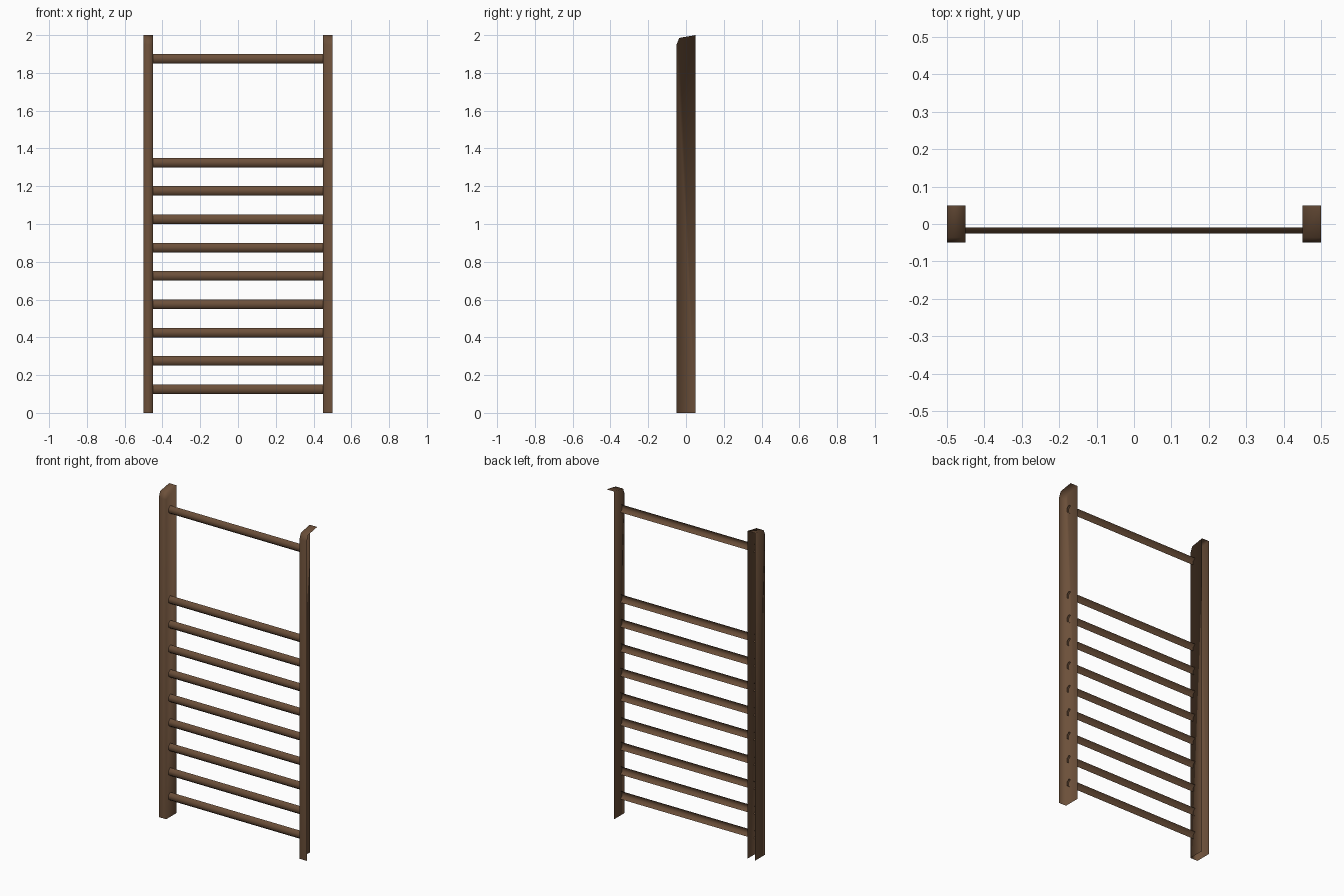
import bpy

if "Cube" in bpy.data.objects:
    bpy.data.objects.remove(bpy.data.objects["Cube"])

wood = bpy.data.materials.new("brown wood")
wood.diffuse_color = (0.15, 0.08, 0.042, 1)
wood.use_nodes = True
wood.node_tree.nodes["Principled BSDF"].inputs["Base Color"].default_value = wood.diffuse_color


def make(name, verts, faces):
    me = bpy.data.meshes.new(name)
    me.from_pydata(verts, [], faces)
    me.materials.append(wood)
    me.polygons.foreach_set("use_smooth", [True] * len(faces))
    me.update()
    ob = bpy.data.objects.new(name, me)
    bpy.context.collection.objects.link(ob)
    return ob


# Side profile of a post (y, z): back bottom, front bottom, rounded top
profile = [(0.05, 0), (-0.05, 0), (-0.05, 1.95), (-0.036, 1.985), (0.05, 2.0)]
n = len(profile)


def post(name, side, outer_face):
    # open-backed channel: front, top and inner face, optional outer face
    verts = [(side * x, y, z) for x in (0.45, 0.5) for y, z in profile]
    faces = [(i, i + 1, n + i + 1, n + i) for i in range(1, n - 1)]
    faces.append(tuple(reversed(range(n))))
    if outer_face:
        faces.append(tuple(range(n, 2 * n)))
    if side > 0:
        faces = [tuple(f) for f in faces]
    else:
        faces = [tuple(reversed(f)) for f in faces]
    # inner face must look towards the centre, front towards -y
    ob = make(name, verts, faces)
    for p in ob.data.polygons:
        nx, ny, nz = p.normal
        inner = abs(p.center.x) < 0.46
        outer = abs(p.center.x) > 0.49
        wrong = (inner and nx * side > 0) or (outer and nx * side < 0) or \
                (not inner and not outer and nz - ny < 0)
        if wrong:
            p.flip()
    ob.data.update()


post("left_post", -1, True)
post("right_post", 1, False)

# Rungs: shallow half-round shells facing the front
arc = [(-0.01, 0.025), (-0.026, 0.0125), (-0.026, -0.0125), (-0.01, -0.025)]
heights = [0.125 + 0.15 * i for i in range(9)] + [1.875]
for i, h in enumerate(heights):
    verts = [(x, y, h + z) for x in (-0.462, 0.462) for y, z in arc]
    faces = [(k, k + 1, k + 5, k + 4) for k in range(3)]
    ob = make("rung_%d" % (i + 1), verts, faces)
    if ob.data.polygons[1].normal.y > 0:
        ob.data.flip_normals()
